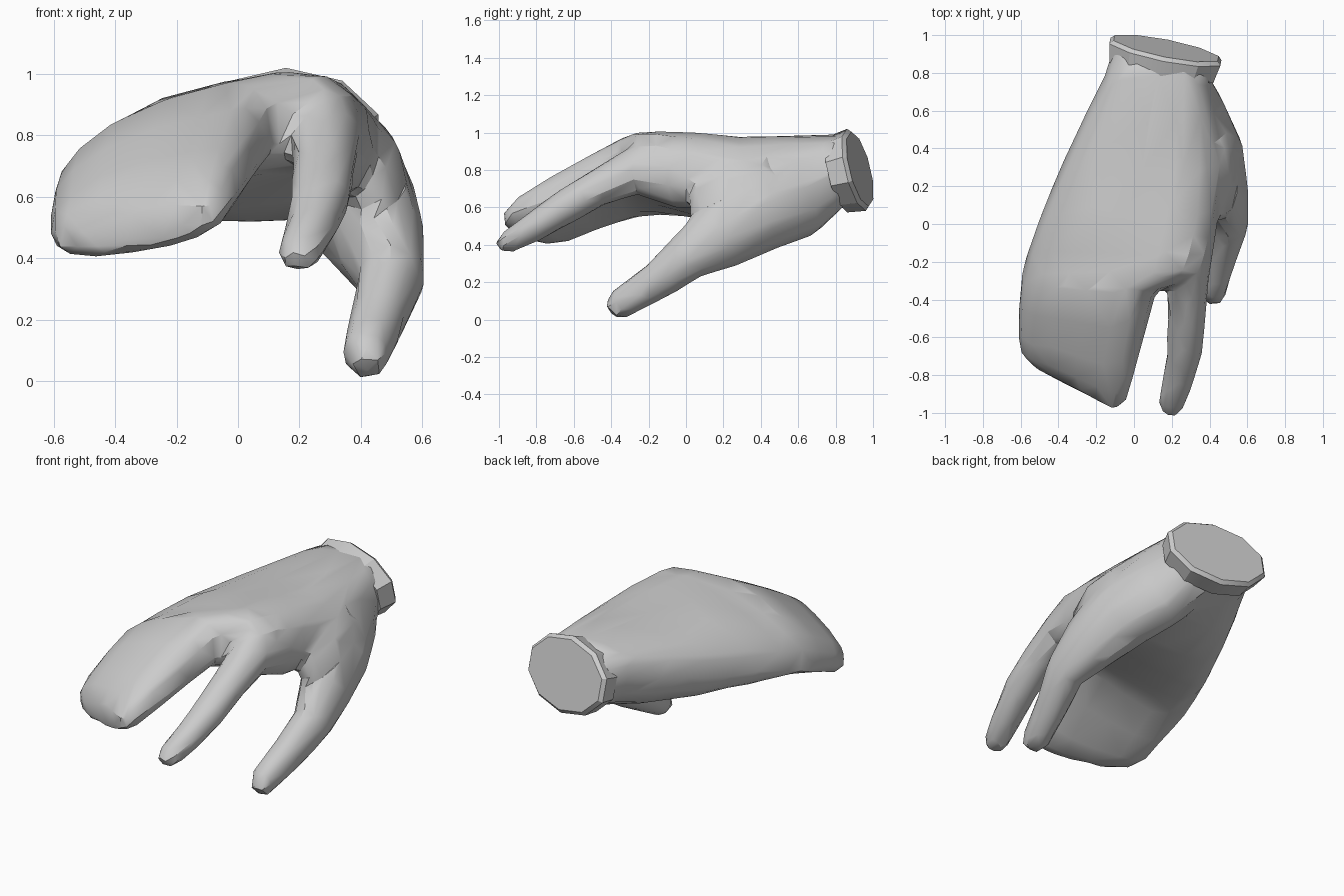
import bpy, bmesh
from math import sin, cos, pi, copysign
from mathutils import Vector

if "Cube" in bpy.data.objects:
    bpy.data.objects.remove(bpy.data.objects["Cube"])


def loft(name, rings):
    """Skin a list of equal-length closed rings and cap both ends."""
    bm = bmesh.new()
    loops = [[bm.verts.new(p) for p in ring] for ring in rings]
    n = len(loops[0])
    for a, b in zip(loops, loops[1:]):
        for i in range(n):
            j = (i + 1) % n
            bm.faces.new((a[i], a[j], b[j], b[i]))
    bm.faces.new(loops[0])
    bm.faces.new(loops[-1])
    bmesh.ops.recalc_face_normals(bm, faces=bm.faces)
    mesh = bpy.data.meshes.new(name)
    bm.to_mesh(mesh)
    bm.free()
    ob = bpy.data.objects.new(name, mesh)
    bpy.context.collection.objects.link(ob)
    return ob


def tube(name, path, sides):
    """Elliptical tube; each path point is x, y, z, side radius, height radius."""
    pts = [Vector(p[:3]) for p in path]
    rings = []
    for i, p in enumerate(path):
        t = (pts[min(i + 1, len(pts) - 1)] - pts[max(i - 1, 0)]).normalized()
        side = t.cross(Vector((0, 0, 1))).normalized()
        up = side.cross(t)
        rings.append([pts[i] + side * p[3] * cos(a) + up * p[4] * sin(a)
                      for a in (2 * pi * (k + 0.5) / sides for k in range(sides))])
    return loft(name, rings)


def section(yl, yr, xl, zl, xr, zr, top, bottom, sides=16):
    """Hand cross-section: a chord from left to right edge, bulged up and down."""
    ring = []
    for k in range(sides):
        a = 2 * pi * k / sides
        u = 0.5 + 0.5 * copysign(abs(cos(a)) ** 0.8, cos(a))
        s = abs(sin(a)) ** 0.75
        h = top * s * (0.87 + 0.26 * u) if sin(a) > 0 else -bottom * s
        ring.append(Vector((xl + (xr - xl) * u, yl + (yr - yl) * u, zl + (zr - zl) * u + h)))
    return ring


# palm continuing into the three-finger mitten
glove = loft("glove", [section(*s) for s in (
    (0.91, 0.83, -0.12, 0.81, 0.42, 0.78, 0.19, 0.18),
    (0.80, 0.74, -0.15, 0.81, 0.41, 0.77, 0.20, 0.20),
    (0.60, 0.58, -0.25, 0.76, 0.44, 0.74, 0.235, 0.21),
    (0.30, 0.30, -0.39, 0.69, 0.48, 0.70, 0.28, 0.18),
    (0.04, 0.04, -0.50, 0.63, 0.45, 0.73, 0.30, 0.12),
    (-0.16, -0.16, -0.57, 0.59, 0.41, 0.78, 0.28, 0.07),
    (-0.26, -0.26, -0.595, 0.57, 0.37, 0.80, 0.265, 0.06),
    (-0.32, -0.36, -0.605, 0.56, 0.12, 0.77, 0.255, 0.07),
    (-0.47, -0.58, -0.615, 0.52, 0.06, 0.69, 0.215, 0.08),
    (-0.60, -0.80, -0.615, 0.48, 0.0, 0.61, 0.17, 0.10),
    (-0.69, -0.93, -0.60, 0.47, -0.035, 0.565, 0.12, 0.10),
    (-0.76, -0.99, -0.53, 0.45, -0.09, 0.54, 0.06, 0.06),
)])

# index finger
finger = tube("index_finger", [
    (0.33, 0.20, 0.77, 0.10, 0.16),
    (0.31, -0.04, 0.77, 0.13, 0.18),
    (0.285, -0.28, 0.795, 0.115, 0.13),
    (0.28, -0.48, 0.70, 0.105, 0.10),
    (0.27, -0.65, 0.60, 0.10, 0.095),
    (0.235, -0.82, 0.49, 0.085, 0.08),
    (0.20, -0.95, 0.415, 0.075, 0.065),
    (0.19, -1.0, 0.385, 0.05, 0.04)], 10)

# thumb, widening into the heel of the palm
thumb = tube("thumb", [
    (0.425, -0.40, 0.035, 0.05, 0.055),
    (0.415, -0.35, 0.085, 0.08, 0.085),
    (0.46, -0.15, 0.21, 0.095, 0.105),
    (0.50, 0.00, 0.33, 0.11, 0.13),
    (0.465, 0.18, 0.45, 0.145, 0.19),
    (0.405, 0.38, 0.57, 0.18, 0.22),
    (0.31, 0.60, 0.66, 0.175, 0.23),
    (0.20, 0.80, 0.77, 0.17, 0.16)], 10)

# web of skin between thumb and index finger
web = tube("web", [
    (0.43, 0.03, 0.56, 0.04, 0.08),
    (0.44, 0.08, 0.57, 0.07, 0.17),
    (0.445, 0.25, 0.62, 0.11, 0.21),
    (0.41, 0.45, 0.68, 0.12, 0.20)], 10)

# fuse everything, then relax the joins and reduce to low-poly facets
bpy.context.view_layer.objects.active = glove
for part in (finger, thumb, web):
    mod = glove.modifiers.new("union", "BOOLEAN")
    mod.operation = "UNION"
    mod.solver = "EXACT"
    mod.object = part
    bpy.ops.object.modifier_apply(modifier=mod.name)
    bpy.data.objects.remove(part)
mod = glove.modifiers.new("fuse", "REMESH")
mod.mode = "VOXEL"
mod.voxel_size = 0.022
bpy.ops.object.modifier_apply(modifier=mod.name)
mod = glove.modifiers.new("relax", "SMOOTH")
mod.factor = 0.5
mod.iterations = 8
bpy.ops.object.modifier_apply(modifier=mod.name)
mod = glove.modifiers.new("reduce", "DECIMATE")
mod.ratio = min(1.0, 1000 / (2 * len(glove.data.polygons)))
bpy.ops.object.modifier_apply(modifier=mod.name)

# flared wrist cuff with a tilted, chamfered end
axis = Vector((0.20, 1.0, 0.24)).normalized()
end = Vector((0.17, 0.93, 0.805))
cuff = tube("cuff", [(*(end + axis * d), rx, rz) for d, rx, rz in (
    (-0.12, 0.295, 0.21), (-0.02, 0.315, 0.225), (0.0, 0.295, 0.205))], 10)

# soft shading with crisp facet edges
for ob in (glove, cuff):
    bpy.ops.object.select_all(action="DESELECT")
    ob.select_set(True)
    bpy.context.view_layer.objects.active = ob
    bpy.ops.object.shade_smooth_by_angle(angle=0.5)
